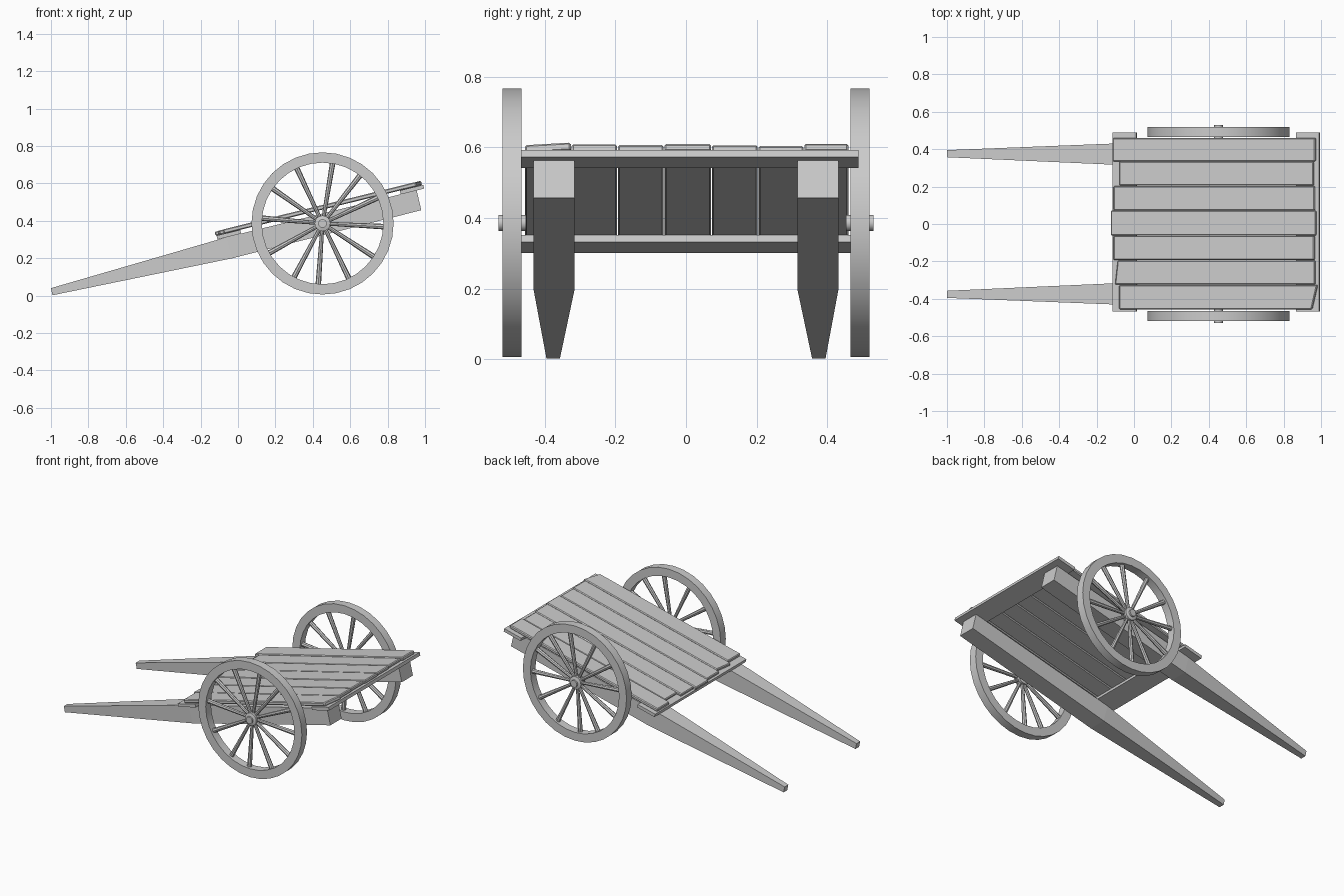
import bpy, bmesh, math
from mathutils import Matrix, Vector

if "Cube" in bpy.data.objects:
    bpy.data.objects.remove(bpy.data.objects["Cube"])

TILT = math.atan(0.246)
BED = Matrix.Translation((0, 0, 0.349)) @ Matrix.Rotation(-TILT, 4, 'Y')
HUB = Vector((0.452, 0.4925, 0.386))


def finish(name, bm, mirror=False, bevel=0, smooth=False):
    bmesh.ops.recalc_face_normals(bm, faces=bm.faces)
    me = bpy.data.meshes.new(name)
    bm.to_mesh(me)
    bm.free()
    ob = bpy.data.objects.new(name, me)
    bpy.context.collection.objects.link(ob)
    if bevel:
        b = ob.modifiers.new("bevel", 'BEVEL')
        b.width, b.segments = bevel, 1
    if mirror:
        m = ob.modifiers.new("mirror", 'MIRROR')
        m.use_axis = (False, True, False)
    if smooth:
        bpy.ops.object.select_all(action='DESELECT')
        ob.select_set(True)
        bpy.context.view_layer.objects.active = ob
        bpy.ops.object.shade_smooth_by_angle(angle=math.radians(35))
    return ob


def loft(bm, rings):
    """Skin a list of vertex rings and cap both ends."""
    rows = [[bm.verts.new(p) for p in r] for r in rings]
    n = len(rows[0])
    for a, b in zip(rows, rows[1:]):
        for i in range(n):
            j = (i + 1) % n
            bm.faces.new((a[i], a[j], b[j], b[i]))
    bm.faces.new(rows[0])
    bm.faces.new(rows[-1])


def bed_slab(name, corners, w0, w1, bevel):
    """Board in the tilted bed frame; corners are world (x, y)."""
    bm = bmesh.new()
    loft(bm, [[BED @ Vector((x / math.cos(TILT), y, w)) for x, y in corners]
              for w in (w0, w1)])
    finish(name, bm, bevel=bevel)


def circle(r, y, n):
    return [HUB + Vector((r * math.cos(2 * math.pi * i / n), y,
                          r * math.sin(2 * math.pi * i / n))) for i in range(n)]


# deck planks, with uneven and slightly skewed ends
edges = [-0.457, -0.325, -0.194, -0.062, 0.072, 0.204, 0.334, 0.461]
left = [(-.075, -.075), (-.097, -.083), (-.105, -.105), (-.12, -.12),
        (-.105, -.105), (-.075, -.075), (-.11, -.11)]
right = [(.955, .985), (.972, .972), (.968, .968), (.977, .977),
         (.97, .97), (.963, .963), (.974, .974)]
lift = [.003, .001, 0, .001, -.001, -.002, .002]
for i in range(7):
    y0, y1 = edges[i] + .001, edges[i + 1] - .001
    bed_slab(f"deck_plank_{i + 1}",
             [(left[i][0], y0), (right[i][0], y0), (right[i][1], y1), (left[i][1], y1)],
             0, 0.021 + lift[i], 0.005)

# cross battens under the plank ends
for name, x0, x1 in (("front_batten", -.115, .012), ("rear_batten", .865, .99)):
    bed_slab(name, [(x0, -.467), (x1, -.467), (x1, .488), (x0, .488)], -0.021, 0, 0)

# long shafts tapering into handles
bm = bmesh.new()
sections = [((.98, .457), (.955, .563), .315, .432),
            ((-.03, .2), (-.06, .313), .315, .432),
            ((-.992, .002), (-1, .04), .357, .395)]
loft(bm, [[(b[0], y0, b[1]), (b[0], y1, b[1]), (t[0], y1, t[1]), (t[0], y0, t[1])]
          for b, t, y0, y1 in sections])
finish("shaft", bm, mirror=True)

# wheel rim
bm = bmesh.new()
N = 32
loops = [[bm.verts.new(p) for p in circle(r, y, N)]
         for r, y in ((.38, -.027), (.38, .027), (.325, .027), (.325, -.027))]
for k in range(4):
    a, b = loops[k], loops[(k + 1) % 4]
    for i in range(N):
        j = (i + 1) % N
        bm.faces.new((a[i], a[j], b[j], b[i]))
finish("wheel_rim", bm, mirror=True, smooth=True)

# stepped hub
bm = bmesh.new()
loft(bm, [circle(r, y, 16) for r, y in
          ((.023, -.04), (.023, -.026), (.042, -.022), (.042, .022), (.023, .027), (.023, .038))])
finish("wheel_hub", bm, mirror=True, smooth=True)

# hand-set spokes
bm = bmesh.new()
for deg in (-3, 25, 52, 80.5, 115, 145, 175, 209, 242, 266, 295.5, 327):
    a = math.radians(deg)
    d = Vector((math.cos(a), 0, math.sin(a)))
    side = Vector((-d.z, 0, d.x))
    rings = []
    for dist, r in ((.03, .010), (.332, .015)):
        rings.append([HUB + d * dist + side * (r * math.cos(t * math.pi / 4))
                      + Vector((0, r * math.sin(t * math.pi / 4), 0)) for t in range(8)])
    loft(bm, rings)
finish("wheel_spokes", bm, mirror=True, smooth=True)
